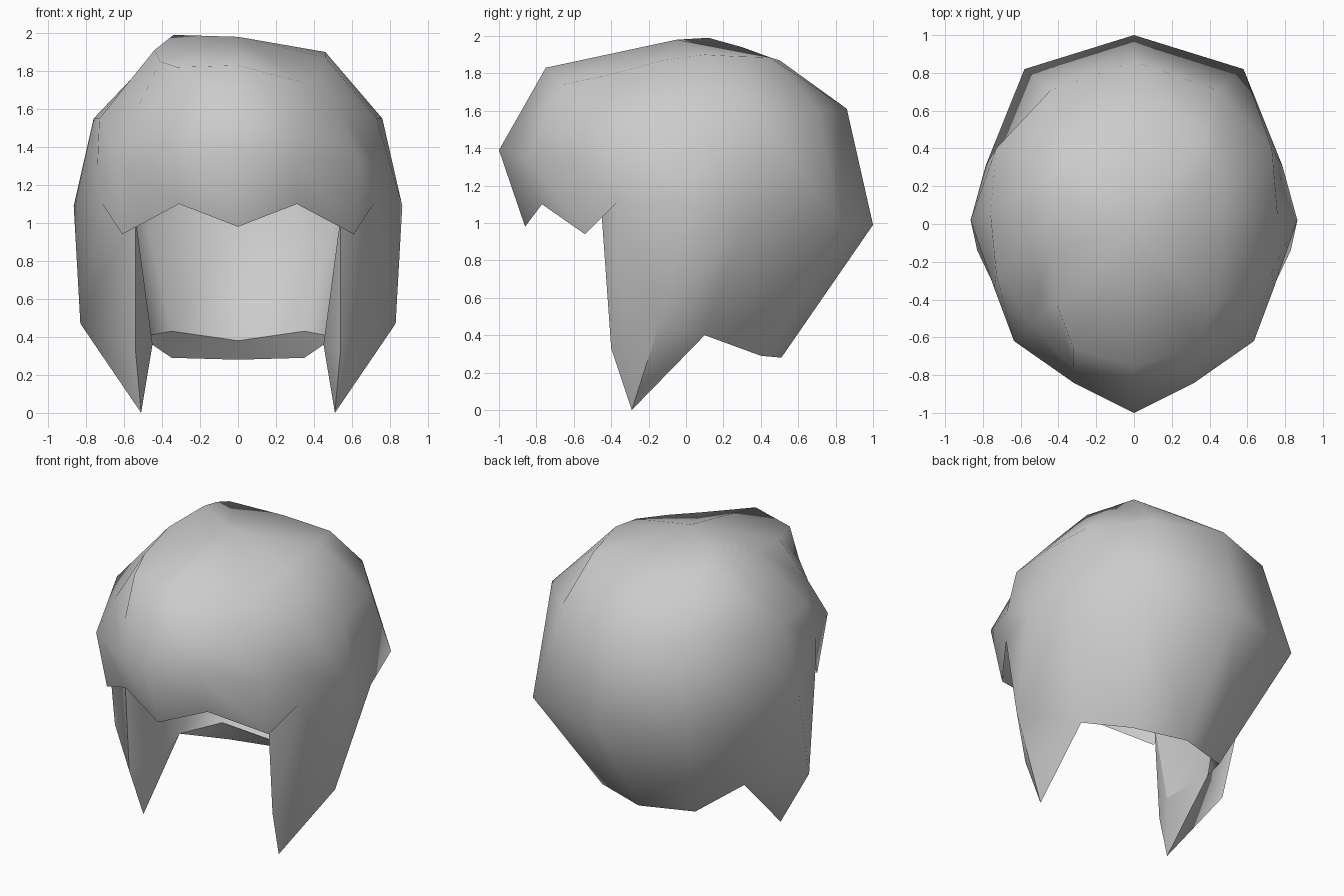
import bpy
import bmesh
from mathutils import Vector

cube = bpy.data.objects.get("Cube")
if cube:
    bpy.data.objects.remove(cube)

grey = bpy.data.materials.new("hair grey")
grey.use_nodes = True
colour = (0.6, 0.6, 0.6, 1)
grey.diffuse_color = colour
grey.node_tree.nodes["Principled BSDF"].inputs["Base Color"].default_value = colour

CENTRE = Vector((0, 0, 1))


def mirrored(point):
    return (-point[0], point[1], point[2])


def strip(upper, lower):
    """Quads joining two rows of points with equal length."""
    pairs = list(zip(upper, lower))
    return [(a[0], b[0], b[1], a[1]) for a, b in zip(pairs, pairs[1:])]


def build(name, half_faces, outward, swaps=None):
    """Make a shell from half its faces, mirrored across x."""
    swaps = swaps or {}
    bm = bmesh.new()
    cache = {}

    def vert(point):
        if point not in cache:
            cache[point] = bm.verts.new(point)
        return cache[point]

    for face in half_faces:
        bm.faces.new([vert(p) for p in face])
        other = [swaps.get(p, mirrored(p)) for p in reversed(face)]
        bm.faces.new([vert(p) for p in other])
    bmesh.ops.recalc_face_normals(bm, faces=bm.faces[:])
    # Orient the whole open shell outward or inward
    bm.normal_update()
    facing = sum(f.normal.dot(f.calc_center_median() - CENTRE) * f.calc_area() for f in bm.faces)
    if (facing > 0) != outward:
        bmesh.ops.reverse_faces(bm, faces=bm.faces[:])
    mesh = bpy.data.meshes.new(name)
    bm.to_mesh(mesh)
    bm.free()
    mesh.materials.append(grey)
    obj = bpy.data.objects.new(name, mesh)
    bpy.context.collection.objects.link(obj)
    bpy.ops.object.select_all(action="DESELECT")
    obj.select_set(True)
    bpy.context.view_layer.objects.active = obj
    bpy.ops.object.shade_smooth_by_angle(angle=1.3)


# Rows of the left half, running from the front centre to the back centre
apex = (0, -.05, 1.98)
crown = [(0, -.75, 1.83), (.34, -.66, 1.74), (.43, -.42, 1.79), (.46, -.12, 1.87),
         (.46, .1, 1.9), (.42, .28, 1.89), (.38, .45, 1.885), (0, .5, 1.87)]
temple = [(0, -.88, 1.6), (.32, -.76, 1.56), (.55, -.53, 1.56), (.73, -.26, 1.55),
          (.76, .05, 1.55), (.73, .4, 1.57), (.44, .71, 1.6), (0, .86, 1.61)]
brow = [(0, -1, 1.39), (.32, -.84, 1.35), (.635, -.62, 1.33), (.74, -.34, 1.3)]
widest = [(.865, .02, 1.09), (.785, .31, 1), (.58, .82, .98), (0, 1, .99)]
fringe = [(0, -.86, .98), (.31, -.77, 1.1), (.61, -.54, .94), (.72, -.37, 1.11)]
nape = [(.51, .1, .4), (.35, .4, .29), (0, .51, .28)]
# Side lock in front of the ear
lock_top, lock_edge = (.54, -.45, 1.03), (.54, -.4, .33)
lock_side, lock_tip = (.83, -.14, .47), (.51, -.29, 0)
lock_inside = (.45, -.22, .36)

outer = [(apex, a, b) for a, b in zip(crown, crown[1:])]
outer += strip(crown, temple)
outer += strip(temple, brow + widest)
outer += strip(brow, fringe)
outer += strip(widest[1:], nape)
outer += [
    (brow[-1], fringe[-1], widest[0]),
    (fringe[-1], lock_side, widest[0]),
    (fringe[-1], lock_top, lock_edge, lock_side),
    (lock_side, lock_edge, lock_tip),
    (widest[1], widest[0], lock_side, nape[0]),
    (nape[0], lock_side, lock_tip),
]
# The crown leans higher on the right
lean = {crown[1]: (-.32, -.66, 1.82), crown[2]: (-.41, -.42, 1.85),
        crown[3]: (-.44, -.12, 1.91), crown[4]: (-.34, .12, 1.99),
        crown[5]: (-.37, .3, 1.94)}
build("hair_shell", outer, True, lean)

# Inner lining behind the face opening
inner_top = [(x * .93, y * .93, z - .04) for x, y, z in temple[4:]]
inner_mid = [lock_top, (.62, .35, 1.05), (.48, .7, 1), (0, .86, 1)]
inner_rim = [nape[0], (.35, .33, .43), (0, .38, .38)]
lining = strip(inner_top, inner_mid) + strip(inner_mid[1:], inner_rim)
lining.append((lock_top, inner_mid[1], nape[0], lock_inside))
build("hair_lining", lining, False)

# Inner faces of the side locks
lock_inner = [(lock_top, lock_inside, lock_edge),
              (lock_edge, lock_inside, lock_tip),
              (lock_inside, nape[0], lock_tip)]
build("lock_inner", lock_inner, False)

# Underside closing the gap along the nape
underside = [(nape[0], nape[1], inner_rim[1])] + strip(nape[1:], inner_rim[1:])
build("nape_underside", underside, True)
